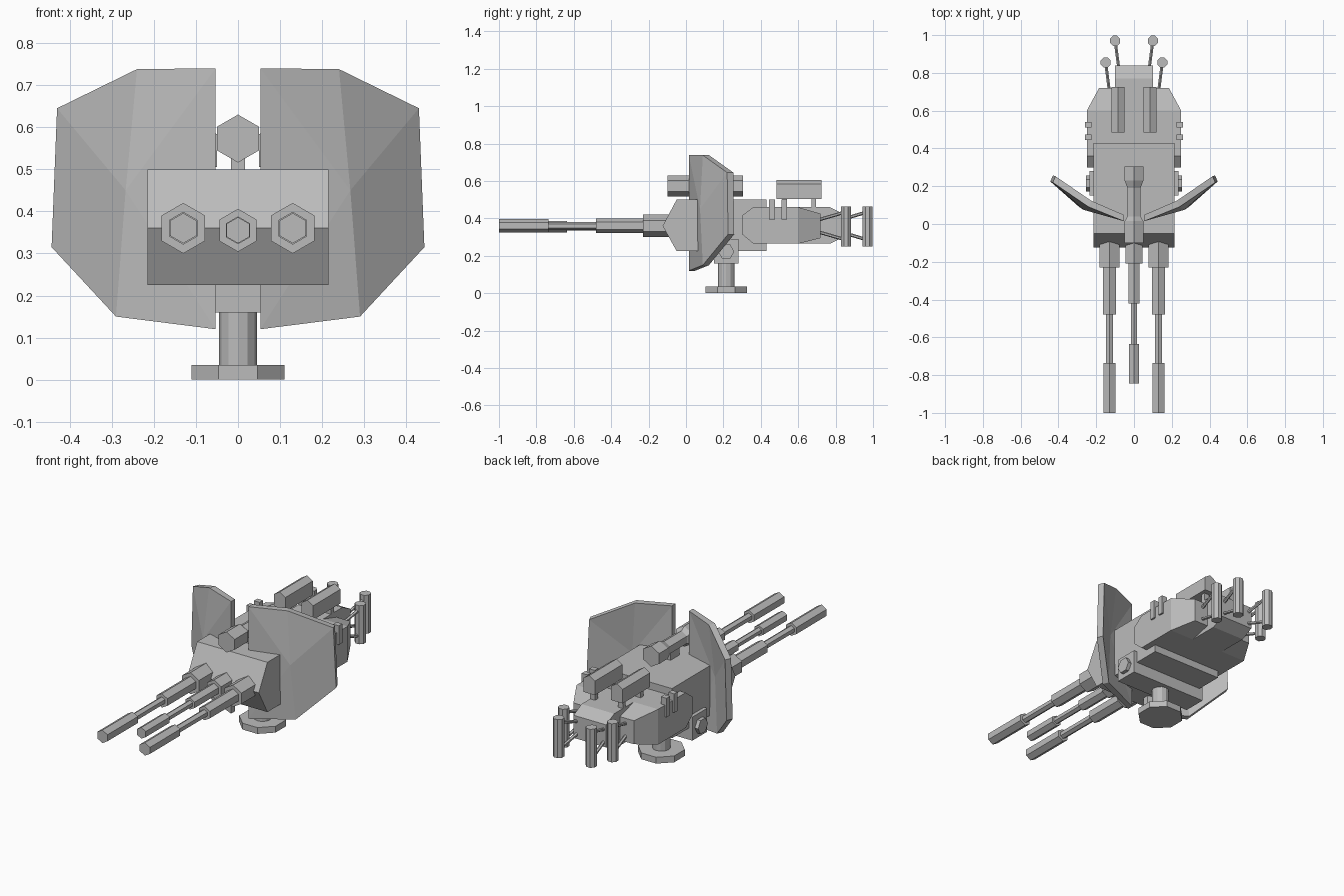
import bpy, bmesh, math
from mathutils import Vector

old = bpy.data.objects.get("Cube")
if old:
    bpy.data.objects.remove(old, do_unlink=True)

GREY = bpy.data.materials.new("gun_grey")
GREY.use_nodes = True
tone = (0.5, 0.5, 0.5, 1)
GREY.diffuse_color = tone
GREY.node_tree.nodes["Principled BSDF"].inputs["Base Color"].default_value = tone


def finish(name, bm):
    bmesh.ops.recalc_face_normals(bm, faces=bm.faces)
    mesh = bpy.data.meshes.new(name)
    bm.to_mesh(mesh)
    bm.free()
    mesh.materials.append(GREY)
    ob = bpy.data.objects.new(name, mesh)
    bpy.context.collection.objects.link(ob)
    return ob


def loft(name, rings):
    """Skin a list of equal-length point rings and cap both ends."""
    bm = bmesh.new()
    loops = [[bm.verts.new(p) for p in ring] for ring in rings]
    n = len(loops[0])
    for a, b in zip(loops, loops[1:]):
        for i in range(n):
            j = (i + 1) % n
            bm.faces.new((a[i], a[j], b[j], b[i]))
    bm.faces.new(loops[0])
    bm.faces.new(loops[-1])
    return finish(name, bm)


def box(name, x, y, z):
    return loft(name, [[(a, y[0], z[0]), (a, y[1], z[0]), (a, y[1], z[1]), (a, y[0], z[1])] for a in x])


def tube(name, start, axis, steps, sides=6, turn=0.0):
    """Stepped cylinder: steps are (distance along axis, radius)."""
    start, axis = Vector(start), Vector(axis).normalized()
    up = Vector((0, 1, 0)) if abs(axis.z) > 0.9 else Vector((0, 0, 1))
    side = axis.cross(up).normalized()
    up = side.cross(axis)
    rings = []
    for d, r in steps:
        angles = [turn + math.tau * i / sides for i in range(sides)]
        rings.append([start + axis * d + up * (r * math.cos(a)) + side * (r * math.sin(a)) for a in angles])
    return loft(name, rings)


# Main housing with wedge nose
side_profile = [(-0.125, 0.36), (-0.05, 0.5), (0.43, 0.5), (0.43, 0.225), (-0.05, 0.225)]
loft("main_housing", [[(x, y, z) for y, z in side_profile] for x in (-0.215, 0.215)])

# Rear housing: chamfered at the front, tapered at the back
loft("rear_housing", [
    [(-w, y, lo), (w, y, lo), (w, y, hi), (-w, y, hi)]
    for y, w, lo, hi in [(0.3, 0.25, 0.315, 0.415), (0.36, 0.25, 0.265, 0.46),
                         (0.6, 0.25, 0.265, 0.46), (0.72, 0.185, 0.295, 0.425)]])
loft("tail_block", [
    [(-0.1, y, lo), (0.1, y, lo), (0.1, y, hi), (-0.1, y, hi)]
    for y, lo, hi in [(0.58, 0.265, 0.46), (0.77, 0.265, 0.46), (0.84, 0.3, 0.425)]])

# Pedestal and cradle
tube("base_flange", (0, 0.215, 0), (0, 0, 1), [(0, 0.12), (0.035, 0.12)], 8, math.pi / 8)
tube("pedestal_post", (0, 0.215, 0.03), (0, 0, 1), [(0, 0.045), (0.14, 0.045)], 12)
box("cradle", (-0.235, 0.235), (0.15, 0.28), (0.16, 0.29))

# Sight tube with its stand
tube("sight_tube", (0, -0.1, 0.573), (0, 1, 0),
     [(0, 0.057), (0.115, 0.057), (0.14, 0.04), (0.29, 0.04), (0.33, 0.057), (0.405, 0.057)])
box("sight_stand", (-0.017, 0.017), (0.08, 0.16), (0.49, 0.55))

# Middle barrel
tube("middle_barrel", (0, -0.08, 0.355), (0, -1, 0),
     [(0, 0.051), (0.13, 0.051), (0.13, 0.033), (0.34, 0.033), (0.34, 0.019),
      (0.555, 0.019), (0.555, 0.031), (0.765, 0.031)])

shield_outline = [(0.053, 0.015, 0.74), (0.24, 0.09, 0.738), (0.43, 0.22, 0.645),
                  (0.443, 0.225, 0.315), (0.29, 0.09, 0.15), (0.053, 0.015, 0.12)]

for s, tag in ((1, "left"), (-1, "right")):
    # Outer barrels
    tube(tag + "_barrel", (s * 0.13, -0.08, 0.36), (0, -1, 0),
         [(0, 0.06), (0.15, 0.06), (0.15, 0.039), (0.4, 0.039), (0.4, 0.021),
          (0.655, 0.021), (0.655, 0.036), (0.92, 0.036)])

    # Swept, faceted armour plate
    bm = bmesh.new()
    layers = []
    for off in (Vector((0, 0, 0)), Vector((-0.014, 0.033, 0))):
        pts = [Vector(p) + off for p in shield_outline]
        for p in pts:
            p.x = max(p.x, 0.053)
        rim = [bm.verts.new((s * p.x, p.y, p.z)) for p in pts]
        hub_p = Vector((0.267, 0.075, 0.45)) + off
        hub = bm.verts.new((s * hub_p.x, hub_p.y, hub_p.z))
        for i in range(6):
            bm.faces.new((rim[i], rim[(i + 1) % 6], hub))
        layers.append(rim)
    front, back = layers
    for i in range(6):
        j = (i + 1) % 6
        bm.faces.new((front[i], front[j], back[j], back[i]))
    finish(tag + "_shield", bm)

    # Pivot bolt on the cradle
    tube(tag + "_pivot_bolt", (s * 0.22, 0.215, 0.222), (s, 0, 0), [(0, 0.043), (0.035, 0.043)], 6, math.pi / 6)

    # Roofed ammunition box on two legs
    roof = [(0.05, 0.505), (0.12, 0.505), (0.12, 0.583), (0.085, 0.605), (0.05, 0.583)]
    loft(tag + "_ammo_box", [[(s * x, y, z) for x, z in roof] for y in (0.485, 0.725)])
    for y in (0.515, 0.67):
        box(tag + "_ammo_box_leg", (s * 0.07, s * 0.1), (y, y + 0.025), (0.44, 0.51))

    # Side clips
    for y in (0.445, 0.51):
        box(tag + "_side_clip", (s * 0.225, s * 0.26), (y, y + 0.03), (0.395, 0.5))

    # Upright canisters on paired struts
    for name, root, end in (("inner", (0.08, 0.82), (0.1, 0.97)), ("outer", (0.13, 0.7), (0.15, 0.855))):
        tube(f"{tag}_{name}_canister", (s * end[0], end[1], 0.25), (0, 0, 1), [(0, 0.029), (0.213, 0.029)], 8, math.pi / 8)
        for z0, z1 in ((0.39, 0.435), (0.33, 0.285)):
            a = Vector((s * root[0], root[1], z0))
            b = Vector((s * end[0], end[1], z1))
            tube(f"{tag}_{name}_strut", a, b - a, [(0, 0.009), ((b - a).length, 0.009)])
